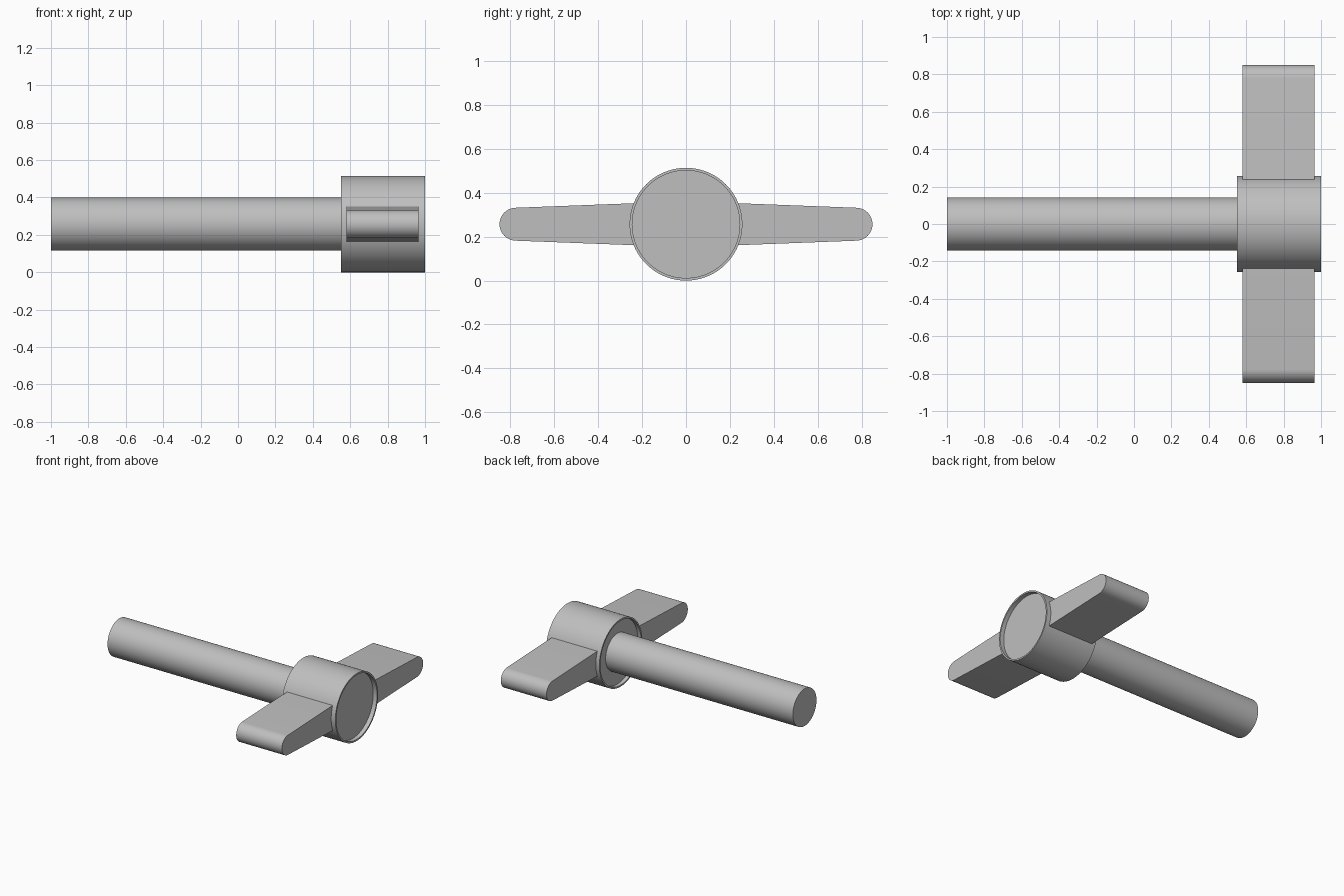
import bpy, bmesh, math
from mathutils import Matrix, Vector

if "Cube" in bpy.data.objects:
    bpy.data.objects.remove(bpy.data.objects["Cube"])

AXIS_Z = 0.257
HUB_R = 0.257

grey = bpy.data.materials.new("plain_grey")
grey.use_nodes = True
colour = (0.52, 0.52, 0.52, 1)
grey.diffuse_color = colour
grey.node_tree.nodes["Principled BSDF"].inputs["Base Color"].default_value = colour


def finish(bm, name):
    """Turn a bmesh into a named, shaded object on the shaft axis."""
    bmesh.ops.remove_doubles(bm, verts=bm.verts, dist=0.0001)
    bmesh.ops.recalc_face_normals(bm, faces=bm.faces)
    mesh = bpy.data.meshes.new(name)
    bm.to_mesh(mesh)
    bm.free()
    obj = bpy.data.objects.new(name, mesh)
    bpy.context.collection.objects.link(obj)
    obj.location.z = AXIS_Z
    mesh.materials.append(grey)
    bpy.ops.object.select_all(action="DESELECT")
    obj.select_set(True)
    bpy.context.view_layer.objects.active = obj
    bpy.ops.object.shade_smooth_by_angle(angle=math.radians(30))
    return obj


def lathe(name, profile, steps=96):
    """Spin an (x, radius) profile around the x axis."""
    bm = bmesh.new()
    verts = [bm.verts.new((x, 0, r)) for x, r in profile]
    edges = [bm.edges.new(pair) for pair in zip(verts, verts[1:])]
    bmesh.ops.spin(bm, geom=verts + edges, cent=(0, 0, 0), axis=(1, 0, 0),
                   angle=math.tau, steps=steps, use_merge=True)
    return finish(bm, name)


def wing(name, side):
    """Tapered grip with a rounded tip, extruded along x."""
    x0, x1 = 0.58, 0.965
    tip_r, tip_y = 0.075, 0.775
    outline = [(0.2, -0.097)]
    for i in range(25):
        a = math.radians(-88 + 176 * i / 24)
        outline.append((tip_y + tip_r * math.cos(a), tip_r * math.sin(a)))
    outline.append((0.2, 0.097))
    bm = bmesh.new()
    face = bm.faces.new([bm.verts.new((x0, side * y, z)) for y, z in outline])
    new = bmesh.ops.extrude_face_region(bm, geom=[face])["geom"]
    moved = [v for v in new if isinstance(v, bmesh.types.BMVert)]
    bmesh.ops.translate(bm, verts=moved, vec=(x1 - x0, 0, 0))
    # keep the starting cap as the closed near side
    if not face.is_valid:
        bmesh.ops.holes_fill(bm, edges=bm.edges)
    return finish(bm, name)


# Round shaft
lathe("shaft", [(-1, 0), (-1, 0.142), (0.6, 0.142), (0.6, 0)])

# Hub with a shallow recess and thin rim at both ends
rim = HUB_R - 0.012
lathe("hub", [(0.578, 0), (0.578, rim), (0.55, rim), (0.55, HUB_R),
              (1, HUB_R), (1, rim), (0.968, rim), (0.968, 0)])

# Two opposite grips
wing("front_wing", -1)
wing("back_wing", 1)
